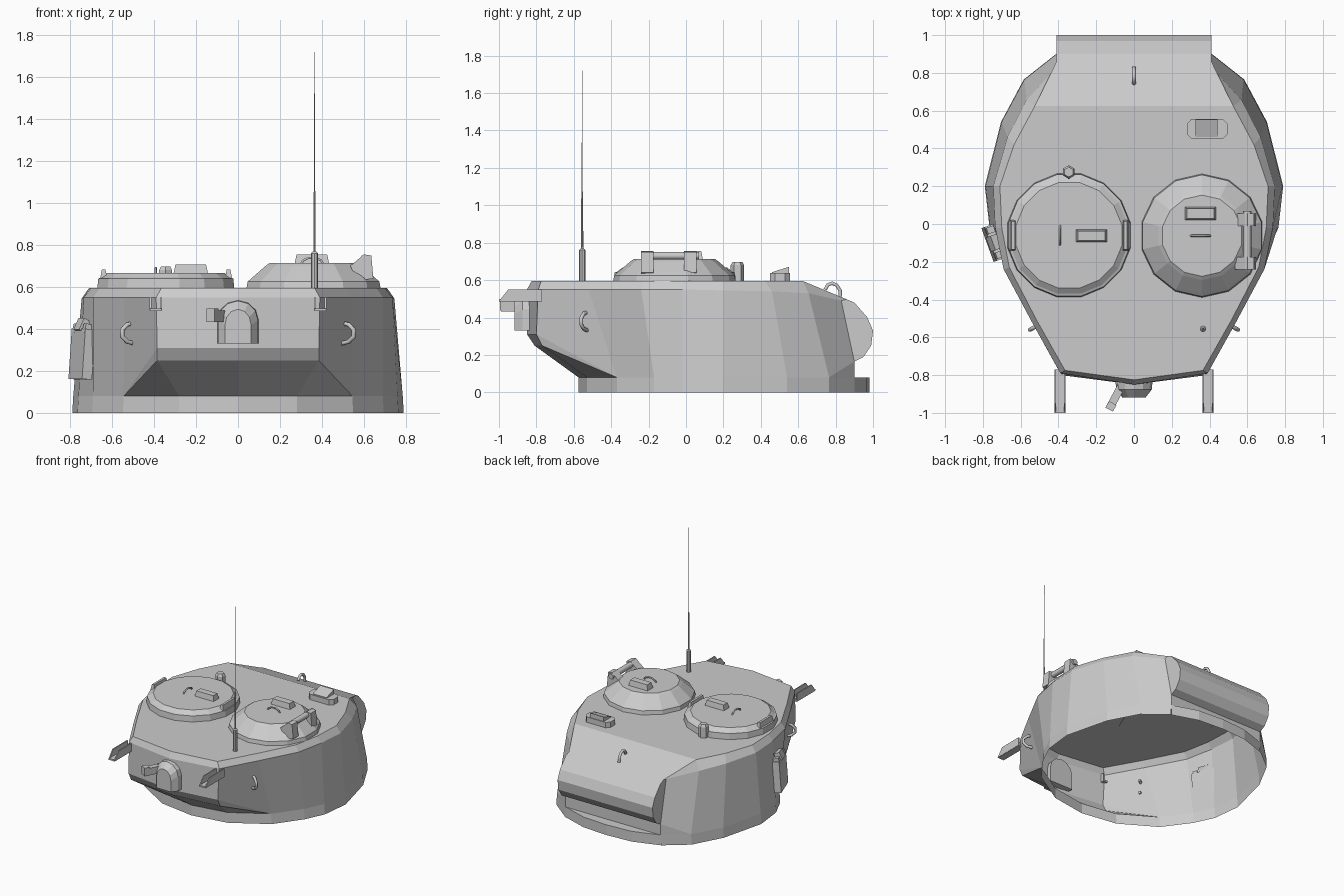
import bpy, bmesh, math
from mathutils import Vector, Matrix

if "Cube" in bpy.data.objects:
    bpy.data.objects.remove(bpy.data.objects["Cube"])


def finish(name, bm):
    bmesh.ops.recalc_face_normals(bm, faces=bm.faces[:])
    me = bpy.data.meshes.new(name)
    bm.to_mesh(me)
    bm.free()
    ob = bpy.data.objects.new(name, me)
    bpy.context.collection.objects.link(ob)
    return ob


def box(name, center, size, rot=(0, 0, 0), top=(1, 1)):
    """Box with optional rotation and a tapered top."""
    bm = bmesh.new()
    bmesh.ops.create_cube(bm, size=1)
    for v in bm.verts:
        if v.co.z > 0:
            v.co.x *= top[0]
            v.co.y *= top[1]
        v.co = Vector(a * b for a, b in zip(v.co, size))
    ob = finish(name, bm)
    ob.location, ob.rotation_euler = center, rot
    return ob


def loft(name, rings):
    """Skin a list of closed rings and cap both ends."""
    bm = bmesh.new()
    vs = [[bm.verts.new(p) for p in r] for r in rings]
    n = len(vs[0])
    for a, b in zip(vs, vs[1:]):
        for i in range(n):
            j = (i + 1) % n
            bm.faces.new((a[i], a[j], b[j], b[i]))
    bm.faces.new(vs[0])
    bm.faces.new(vs[-1])
    return finish(name, bm)


def lathe(name, x, y, profile, n, start=math.pi / 2):
    ang = [start + 2 * math.pi * i / n for i in range(n)]
    return loft(name, [[(x + r * math.cos(a), y + r * math.sin(a), z) for a in ang]
                       for r, z in profile])


def plate(name, x0, x1, yz):
    return loft(name, [[(x, y, z) for y, z in yz] for x in (x0, x1)])


def tube(name, pts, r):
    cu = bpy.data.curves.new(name, 'CURVE')
    cu.dimensions = '3D'
    cu.bevel_depth, cu.bevel_resolution = r, 1
    cu.use_fill_caps = True
    sp = cu.splines.new('POLY')
    sp.points.add(len(pts) - 1)
    for p, c in zip(sp.points, pts):
        p.co = (*c, 1)
    ob = bpy.data.objects.new(name, cu)
    bpy.context.collection.objects.link(ob)
    return ob


def arch(name, center, along, out, half, height, r):
    """Bent grab handle: half-arc between two feet."""
    c, u, o = Vector(center), Vector(along), Vector(out)
    pts = [c + u * half * math.cos(t) + o * height * math.sin(t)
           for t in [math.pi * i / 5 for i in range(6)]]
    return tube(name, pts, r)


# Turret shell, right half from front centre to back: roof, shoulder, skirt, chin, ring
R, C = 0.08, 0.595
stations = [
    [(0, -.825, C), (0, -.85, .55), (0, -.85, .31), (0, -.81, .25), (0, -.575, R)],
    [(.365, -.775, C), (.39, -.79, .55), (.385, -.80, .31), (.385, -.77, .25), (.28, -.53, R)],
    [(.515, -.51, C), (.54, -.52, .55), (.545, -.37, R), (.545, -.37, R), (.545, -.37, R)],
    [(.66, -.23, C), (.69, -.24, .55), (.69, -.17, R), (.69, -.17, R), (.69, -.17, R)],
    [(.70, -.02, C), (.735, -.02, .55), (.76, -.02, R), (.76, -.02, R), (.76, -.02, R)],
    [(.71, .20, C), (.745, .20, .545), (.785, .20, R), (.785, .20, R), (.785, .20, R)],
    [(.635, .42, C), (.67, .46, .54), (.70, .54, R), (.70, .54, R), (.70, .54, R)],
    [(.525, .625, C), (.57, .655, .53), (.58, .765, R), (.58, .765, R), (.58, .765, R)],
    [(.41, .86, .497), (.41, .83, .49), (.41, .9, .165), (.41, .9, R), (.41, .9, R)],
]
for s in stations:
    x, y, z = s[-1]
    s.append((x * 1.006, y, 0))
bm = bmesh.new()
cache = {}


def vert(p):
    k = tuple(round(c, 4) + 0.0 for c in p)
    if k not in cache:
        cache[k] = bm.verts.new(k)
    return cache[k]


def face(*pts):
    vs = list(dict.fromkeys(vert(p) for p in pts))
    if len(vs) > 2:
        bm.faces.new(vs)


def flip(p):
    return (-p[0], p[1], p[2])


full = [[flip(p) for p in s] for s in stations[:0:-1]] + stations
for a, b in zip(full, full[1:]):
    for i in range(5):
        face(a[i], b[i], b[i + 1], a[i + 1])
face(*[s[0] for s in full[1:-1]])

# Gun-side bulge, sloped plate above it and wall below
prof = [(.9, .48), (.97, .40), (1.0, .33), (.99, .25), (.95, .19), (.9, .165)]
bl, br = [[(s * .41, y, z) for y, z in prof] for s in (-1, 1)]
face(full[1][0], full[0][0], bl[0], br[0], full[-1][0], full[-2][0])
for i in range(len(prof) - 1):
    face(bl[i], br[i], br[i + 1], bl[i + 1])
face(full[0][1], full[0][0], *bl)
face(full[-1][1], full[-1][0], *br)
face(bl[-1], br[-1], full[-1][4], full[0][4])
# Ring lip below the bulge
arc = [(-.41, .9), (-.21, .965), (0, .98), (.21, .965), (.41, .9)]
face(*[(x, y, R) for x, y in arc])
for (x0, y0), (x1, y1) in zip(arc, arc[1:]):
    face((x0, y0, R), (x1, y1, R), (x1, y1, 0), (x0, y0, 0))
finish("turret_shell", bm)

# Loader hatch (left, flat) and commander cupola (right, raised)
lathe("flat_hatch", -.344, -.06, [(.333, .59), (.328, .64), (.315, .645), (.285, .667)], 16, math.pi / 16)
lathe("raised_cupola", .36, -.062, [(.328, .59), (.322, .625), (.305, .64), (.235, .70), (.215, .714)], 14)
for x in (-.64, -.045):
    box("hatch_hinge", (x, -.06, .66), (.035, .165, .045), top=(.5, .9))
lathe("hatch_stop", -.345, .275, [(.036, .59), (.036, .68), (.026, .697)], 6)

# Periscopes and lid handles
box("hatch_periscope", (-.225, -.063, .685), (.165, .068, .045), top=(.88, .75))
box("cupola_periscope", (.352, .055, .733), (.165, .07, .045), top=(.88, .75))
arch("hatch_handle", (-.392, -.06, .66), (0, 1, 0), (0, 0, 1), .052, .032, .006)
arch("cupola_handle", (.353, -.062, .71), (1, 0, 0), (0, 0, 1), .052, .03, .006)

# Cupola hinge: two brackets and a spring bar
for y in (-.21, .02):
    loft("cupola_bracket", [[(x, y + d, z) for x, z in
         ((.535, .70), (.60, .755), (.635, .75), (.645, .64), (.57, .63))] for d in (-.03, .035)])
tube("cupola_hinge_bar", [(.60, -.24, .73), (.60, .07, .73)], .022)

# Roof periscope behind the cupola on a rounded base
base = [(.28, .475), (.305, .45), (.47, .45), (.495, .475), (.495, .53), (.47, .557), (.305, .557), (.28, .53)]
loft("periscope_base", [[(x, y, z) for x, y in base] for z in (.59, .637)])
plate("periscope_hood", .325, .443, [(.46, .63), (.46, .642), (.552, .672), (.552, .63)])

# Lifting loops: sloped plate and both cheeks
arch("lifting_loop_back", (0, .785, .53), (0, .9, -.42), (0, .2, 1), .045, .05, .011)
for s in (-1, 1):
    arch("lifting_loop_side", (s * .49, -.525, .38), (0, 0, 1), (s * .867, -.5, 0), .05, .075, .011)

# Front ventilator dome
outline = [(-1, 0), (-1, .115)] + [(-math.cos(t), .115 + .095 * math.sin(t))
          for t in [math.pi * i / 6 for i in range(1, 6)]] + [(1, .115), (1, 0)]
loft("ventilator", [[(x * .1 * k, y, .33 + z * h) for x, z in outline]
     for y, k, h in ((-.80, 1, 1), (-.875, .95, .97), (-.918, .62, .78))])

# Stowage channels on the front and a clip beside the ventilator
for s in (-1, 1):
    x = s * .392
    plate("channel_floor", x - .027, x + .027, [(-1, .485), (-1, .497), (-.77, .497), (-.77, .485)])
    for d in (-.025, .025):
        plate("channel_side", x + d - .004, x + d + .004,
              [(-1, .487), (-.95, .55), (-.77, .55), (-.77, .487)])
box("clip_arm", (-.10, -.92, .46), (.042, .135, .055), (0, 0, math.radians(-28)))
box("clip_end", (-.122, -.965, .468), (.045, .04, .06), (0, 0, math.radians(-28)))

# Pistol port on the left wall with its hinge
port = Matrix.Rotation(math.radians(20), 4, 'Z')


def on_port(name, offset, size, tilt=0):
    c = Vector((-.73, -.095, 0)) + port @ Vector((offset[0], offset[1], 0))
    box(name, (c.x, c.y, offset[2]), size, (0, math.radians(tilt), math.radians(20)))


on_port("port_door", (-.015, 0, .28), (.05, .19, .24), 4)
on_port("port_hinge", (-.01, 0, .415), (.045, .08, .06), 25)
for d in (-.07, .07):
    on_port("port_lug", (-.01, d, .40), (.04, .035, .045), 15)

# Antenna
lathe("antenna_mount", .365, -.555, [(.017, .585), (.017, .76), (.010, .768)], 8)
lathe("antenna_rod", .365, -.555, [(.006, .76), (.005, 1.05), (.003, 1.06), (.0015, 1.72)], 6)
